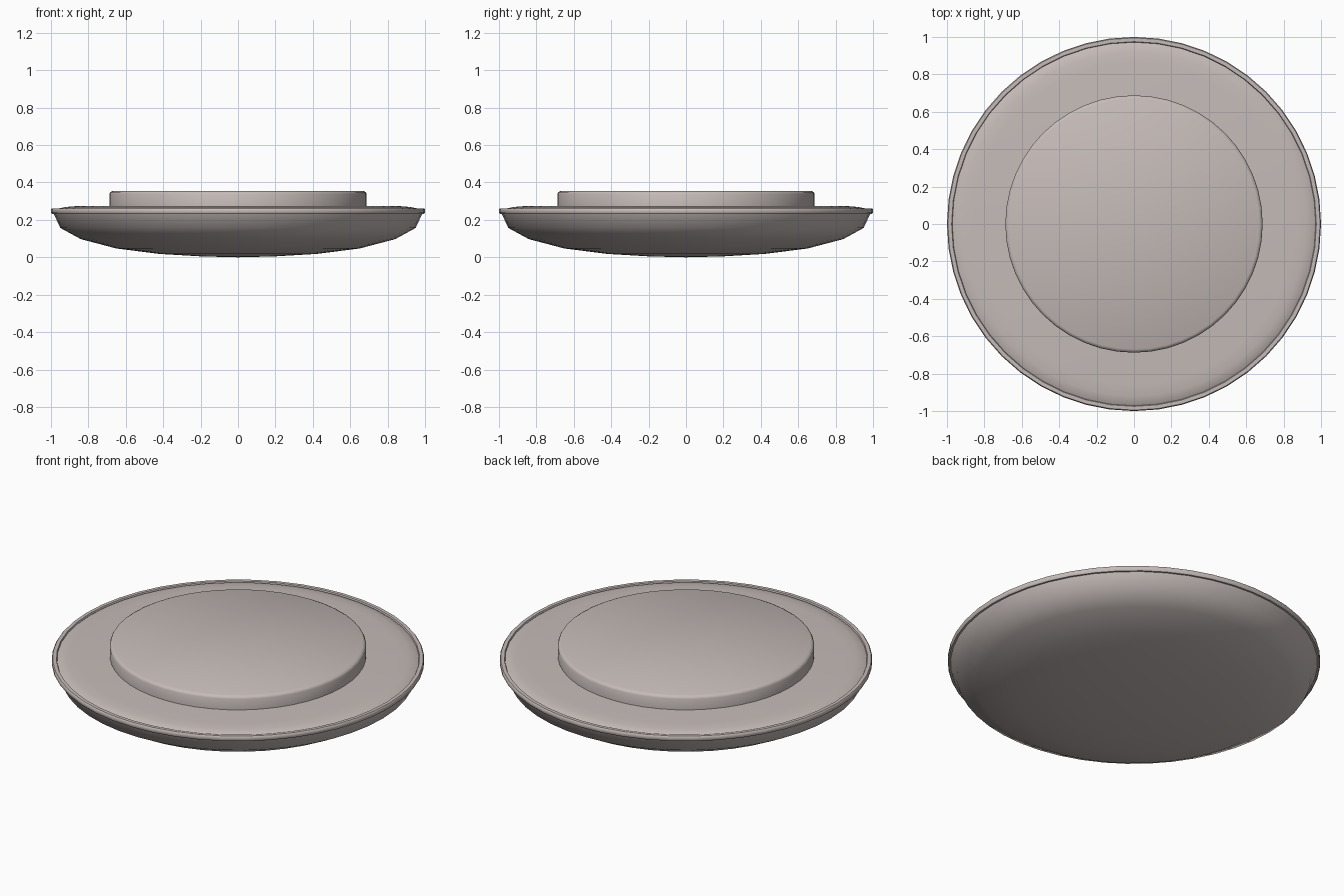
import bpy
import bmesh
import math

cube = bpy.data.objects.get("Cube")
if cube:
    bpy.data.objects.remove(cube, do_unlink=True)

SEGMENTS = 48

# Single warm grey material
grey = bpy.data.materials.new("warm grey")
grey.use_nodes = True
colour = (0.56, 0.50, 0.48, 1)
grey.diffuse_color = colour
grey.node_tree.nodes["Principled BSDF"].inputs["Base Color"].default_value = colour


def lathe(name, profile, angle):
    """Spin a (radius, height) profile around z."""
    bm = bmesh.new()
    verts = [bm.verts.new((r, 0, z)) for r, z in profile]
    edges = [bm.edges.new(pair) for pair in zip(verts, verts[1:])]
    bmesh.ops.spin(bm, geom=verts + edges, cent=(0, 0, 0), axis=(0, 0, 1),
                   angle=math.tau, steps=SEGMENTS, use_duplicate=False)
    bmesh.ops.remove_doubles(bm, verts=bm.verts, dist=0.0005)
    bmesh.ops.recalc_face_normals(bm, faces=bm.faces)
    mesh = bpy.data.meshes.new(name)
    bm.to_mesh(mesh)
    bm.free()
    obj = bpy.data.objects.new(name, mesh)
    bpy.context.collection.objects.link(obj)
    mesh.materials.append(grey)
    bpy.ops.object.select_all(action="DESELECT")
    obj.select_set(True)
    bpy.context.view_layer.objects.active = obj
    bpy.ops.object.shade_smooth_by_angle(angle=math.radians(angle))
    return obj


# Shallow rounded underside
lathe("bowl", [(0, 0), (0.2, 0.005), (0.42, 0.018), (0.65, 0.047), (0.84, 0.097),
               (0.95, 0.157), (0.985, 0.232)], 50)

# Thin rim band around the widest point
lathe("rim", [(0.97, 0.232), (0.995, 0.232), (1.0, 0.238), (1.0, 0.256),
              (0.995, 0.262), (0.975, 0.262), (0.97, 0.25)], 50)

# Flat deck that rolls down inside the rim
lathe("deck", [(0, 0.274), (0.86, 0.274), (0.92, 0.269), (0.96, 0.261),
               (0.978, 0.25)], 50)

# Raised round platform with a softened top edge
lathe("platform", [(0.688, 0.27), (0.688, 0.338), (0.683, 0.348),
                   (0.67, 0.355), (0, 0.355)], 50)
